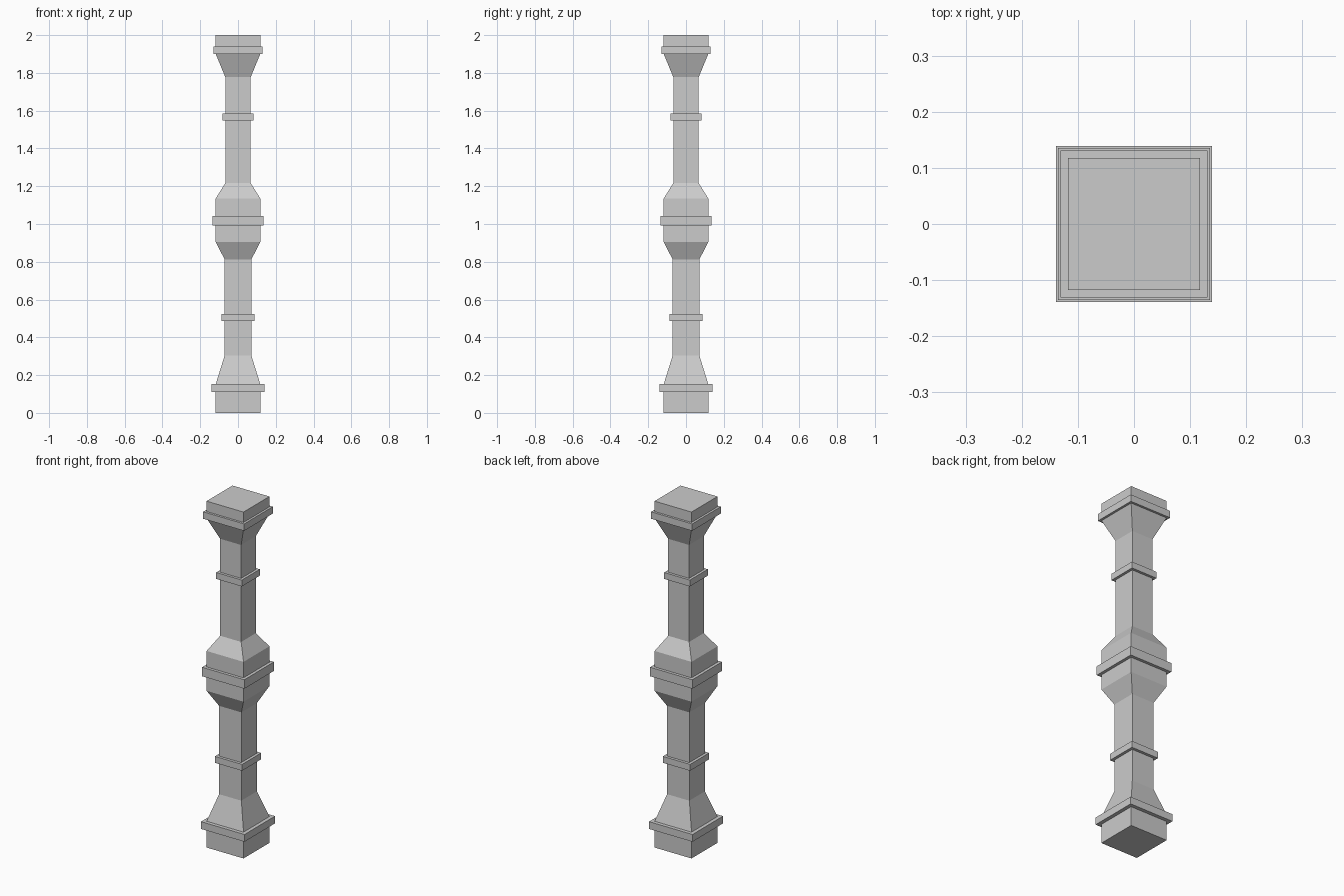
import bpy
import bmesh

if "Cube" in bpy.data.objects:
    bpy.data.objects.remove(bpy.data.objects["Cube"])


def square_loft(name, profile, capped):
    """Skin square sections given as (half width, height), bottom to top."""
    bm = bmesh.new()
    rings = [[bm.verts.new((sx * h, sy * h, z))
              for sx, sy in ((-1, -1), (1, -1), (1, 1), (-1, 1))]
             for h, z in profile]
    for low, high in zip(rings, rings[1:]):
        for i in range(4):
            j = (i + 1) % 4
            bm.faces.new((low[i], low[j], high[j], high[i]))
    if capped:
        bm.faces.new(rings[0][::-1])
        bm.faces.new(rings[-1])
    mesh = bpy.data.meshes.new(name)
    bm.to_mesh(mesh)
    bm.free()
    obj = bpy.data.objects.new(name, mesh)
    bpy.context.collection.objects.link(obj)
    return obj


BLOCK, LOWER, UPPER = 0.118, 0.071, 0.067

# Post: base block, lower shaft, middle block, upper shaft, capital
square_loft("post", [
    (BLOCK, 0.0), (BLOCK, 0.152),
    (LOWER, 0.303), (LOWER, 0.813),
    (BLOCK, 0.905), (BLOCK, 1.135),
    (UPPER, 1.217), (UPPER, 1.777),
    (BLOCK, 1.9), (BLOCK, 2.0)], True)

# Square collars wrapped around the post: inner half, outer half, bottom, top
collars = {
    "base_collar": (BLOCK, 0.139, 0.11, 0.152),
    "lower_shaft_collar": (LOWER, 0.087, 0.486, 0.523),
    "middle_collar": (BLOCK, 0.135, 0.991, 1.043),
    "upper_shaft_collar": (UPPER, 0.082, 1.547, 1.584),
    "capital_collar": (BLOCK, 0.131, 1.9, 1.94),
}
for name, (inner, outer, bottom, top) in collars.items():
    square_loft(name, [(inner, bottom), (outer, bottom),
                       (outer, top), (inner, top)], False)
